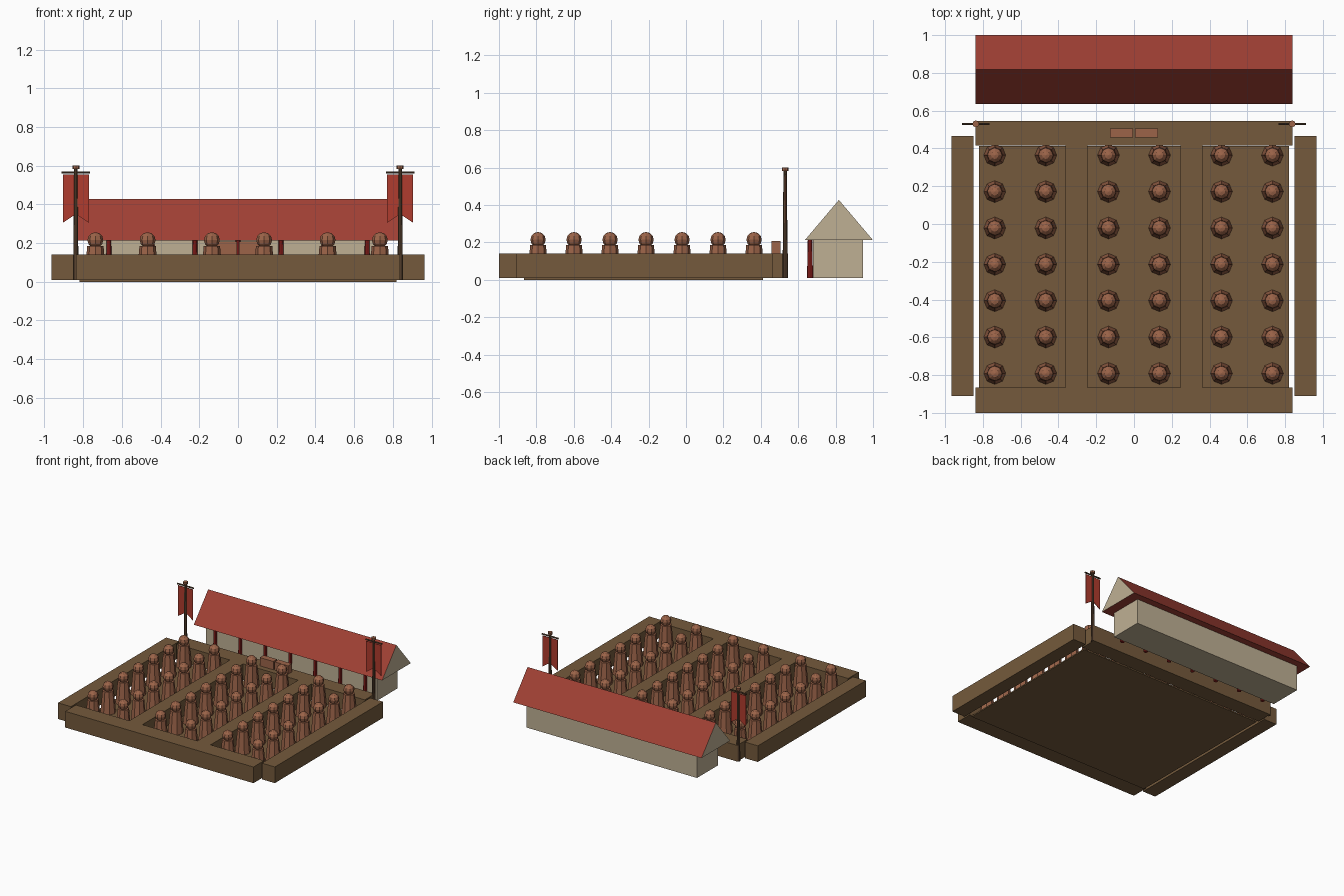
import bpy
import bmesh
import math

cube = bpy.data.objects.get("Cube")
if cube:
    bpy.data.objects.remove(cube, do_unlink=True)


def srgb(code):
    vals = [int(code[i:i + 2], 16) / 255 for i in (0, 2, 4)]
    return tuple(((v + 0.055) / 1.055) ** 2.4 if v > 0.04 else v / 12.92 for v in vals) + (1,)


def material(name, code):
    m = bpy.data.materials.new(name)
    m.use_nodes = True
    m.diffuse_color = srgb(code)
    m.node_tree.nodes["Principled BSDF"].inputs["Base Color"].default_value = m.diffuse_color
    return m


earth = material("packed earth", "755A3C")
clay = material("terracotta", "9C6449")
cream = material("cream plaster", "BFB094")
tile = material("red roof tile", "A04034")
banner_red = material("banner red", "B03C2E")
lacquer = material("red lacquer", "98221F")
wood = material("dark wood", "5A4330")


def finish(bm, name, *mats):
    bmesh.ops.recalc_face_normals(bm, faces=bm.faces)
    mesh = bpy.data.meshes.new(name)
    bm.to_mesh(mesh)
    bm.free()
    for m in mats:
        mesh.materials.append(m)
    ob = bpy.data.objects.new(name, mesh)
    bpy.context.collection.objects.link(ob)
    return ob


def box(name, mat, x, y, z):
    bm = bmesh.new()
    bmesh.ops.create_cube(bm, size=1)
    for v in bm.verts:
        for i, (lo, hi) in enumerate((x, y, z)):
            v.co[i] = lo if v.co[i] < 0 else hi
    return finish(bm, name, mat)


def cone(name, mat, x, y, z, r1, r2, sides=8):
    bm = bmesh.new()
    bmesh.ops.create_cone(bm, cap_ends=True, segments=sides, radius1=r1, radius2=r2, depth=z[1] - z[0])
    ob = finish(bm, name, mat)
    ob.location = (x, y, (z[0] + z[1]) / 2)
    return ob


def prism(name, points, axis, start, end, *mats):
    """Extrude an outline along x (outline in y, z) or along y (outline in x, z)."""
    bm = bmesh.new()
    place = (lambda a, b: (start, a, b)) if axis == "x" else (lambda a, b: (a, start, b))
    face = bm.faces.new([bm.verts.new(place(a, b)) for a, b in points])
    out = bmesh.ops.extrude_face_region(bm, geom=[face])
    shift = (end - start, 0, 0) if axis == "x" else (0, end - start, 0)
    bmesh.ops.translate(bm, vec=shift, verts=[g for g in out["geom"] if isinstance(g, bmesh.types.BMVert)])
    return finish(bm, name, *mats)


# Excavation floor and earth walls
WALL = (0.01, 0.14)
box("pit_floor", earth, (-0.82, 0.82), (-0.865, 0.412), (0, 0.01))
box("front_wall", earth, (-0.838, 0.838), (-1, -0.865), WALL)
box("back_wall", earth, (-0.838, 0.838), (0.415, 0.545), WALL)
for side, s in (("left", 1), ("right", -1)):
    box(side + "_outer_wall", earth, sorted((s * 0.85, s * 0.965)), (-0.91, 0.465), WALL)
    box(side + "_dividing_wall", earth, sorted((s * 0.245, s * 0.362)), (-0.865, 0.415), WALL)
    box(side + "_tablet", clay, sorted((s * 0.006, s * 0.126)), (0.457, 0.505), (0.14, 0.207))

# Clay figure: tapered robe and round head sharing one mesh
bm = bmesh.new()
robe = bmesh.ops.create_cone(bm, cap_ends=True, segments=8, radius1=0.058, radius2=0.042, depth=0.175)
bmesh.ops.translate(bm, vec=(0, 0, 0.0975), verts=robe["verts"])
head = bmesh.ops.create_uvsphere(bm, u_segments=8, v_segments=6, radius=0.041)
bmesh.ops.translate(bm, vec=(0, 0, 0.215), verts=head["verts"])
figure = finish(bm, "clay_figure", clay)
figure.location = (-0.737, 0.364, 0)

# Ranks of figures, two files in each pit
for pit in (-0.602, 0, 0.598):
    for offset in (-0.135, 0.135):
        for row in range(7):
            if pit < 0 and offset < 0 and row == 0:
                continue
            copy = figure.copy()
            copy.location = (pit + offset, 0.364 - 0.1925 * row, 0)
            bpy.context.collection.objects.link(copy)

# Hall with gabled roof and front columns
box("hall", cream, (-0.76, 0.76), (0.68, 0.945), (0.01, 0.212))
roof = prism("hall_roof", [(0.635, 0.212), (1, 0.212), (0.8175, 0.427)], "x", -0.838, 0.838, tile, cream)
for p in roof.data.polygons:
    p.material_index = 1 if abs(p.normal.x) > 0.5 else 0
for i in range(7):
    cone("hall_column", lacquer, (i - 3) * 0.2225, 0.663, (0.01, 0.212), 0.016, 0.012)

# Banner poles at the back corners
for side, x in (("left", 0.838), ("right", -0.838)):
    cone(side + "_pole", wood, x, 0.53, (0.01, 0.59), 0.014, 0.009)
    cone(side + "_pole_cap", clay, x, 0.53, (0.582, 0.6), 0.018, 0.018)
    bar = cone(side + "_crossbar", wood, x, 0.53, (-0.073, 0.073), 0.006, 0.006, 6)
    bar.rotation_euler.y = math.pi / 2
    bar.location.z = 0.565
    cloth = [(x - 0.067, 0.553), (x + 0.067, 0.553), (x + 0.067, 0.305), (x, 0.35), (x - 0.067, 0.305)]
    prism(side + "_banner", cloth, "y", 0.528, 0.532, banner_red)
